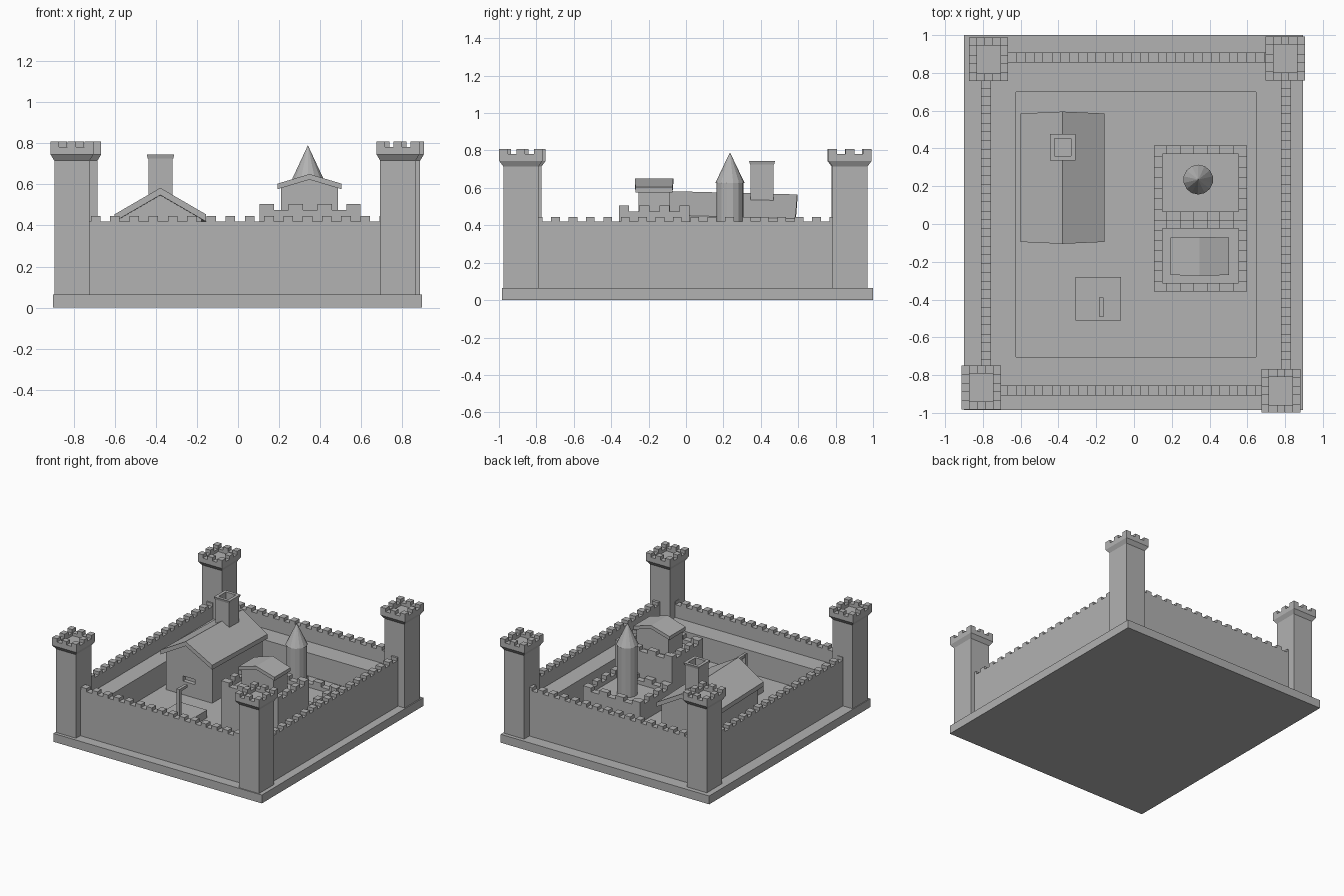
import bpy
import bmesh
import math
from mathutils import Matrix

cube = bpy.data.objects.get("Cube")
if cube:
    bpy.data.objects.remove(cube, do_unlink=True)

stone = bpy.data.materials.new("stone_grey")
stone.use_nodes = True
GREY = (0.445, 0.445, 0.445, 1)
stone.diffuse_color = GREY
stone.node_tree.nodes["Principled BSDF"].inputs["Base Color"].default_value = GREY


def finish(name, bm):
    bmesh.ops.recalc_face_normals(bm, faces=bm.faces)
    mesh = bpy.data.meshes.new(name)
    bm.to_mesh(mesh)
    bm.free()
    mesh.materials.append(stone)
    obj = bpy.data.objects.new(name, mesh)
    bpy.context.scene.collection.objects.link(obj)
    return obj


def loop(bm, rect, z):
    x0, x1, y0, y1 = rect
    return [bm.verts.new(p) for p in ((x0, y0, z), (x1, y0, z), (x1, y1, z), (x0, y1, z))]


def bridge(bm, a, b):
    for i in range(4):
        j = (i + 1) % 4
        bm.faces.new((a[i], a[j], b[j], b[i]))


def grow(rect, d, e=None):
    e = d if e is None else e
    return (rect[0] - d, rect[1] + d, rect[2] - e, rect[3] + e)


def block(bm, rect, z0, z1, top=None):
    """Closed box, optionally with a different top rectangle."""
    a, b = loop(bm, rect, z0), loop(bm, top or rect, z1)
    bridge(bm, a, b)
    bm.faces.new(a)
    bm.faces.new(b)


def ring(bm, outer, inner, z0, z1, flare=0):
    """Rectangular frame with a hole through the middle."""
    loops = [loop(bm, outer, z0), loop(bm, grow(outer, flare), z1),
             loop(bm, inner, z1), loop(bm, inner, z0)]
    for i in range(4):
        bridge(bm, loops[i], loops[(i + 1) % 4])


def merlons(bm, rect, t, z0, z1, nx, ny):
    """Evenly spaced battlement teeth around a rectangular parapet."""
    x0, x1, y0, y1 = rect
    w = (x1 - x0) / (2 * nx - 1)
    for i in range(nx):
        x = x0 + 2 * i * w
        block(bm, (x, x + w, y0, y0 + t), z0, z1)
        block(bm, (x, x + w, y1 - t, y1), z0, z1)
    w = (y1 - y0) / (2 * ny - 1)
    for i in range(ny):
        y = y0 + 2 * i * w
        block(bm, (x0, x0 + t, y, y + w), z0, z1)
        block(bm, (x1 - t, x1, y, y + w), z0, z1)


def box(name, rect, z0, z1):
    bm = bmesh.new()
    block(bm, rect, z0, z1)
    return finish(name, bm)


def prism(name, pts, y0, y1, cx=0, bulge=0, drop=0):
    """Extrude an xz profile along y; ridge points may overhang further."""
    bm = bmesh.new()
    ends = []
    for y, s, d in ((y0, -1, 0), (y1, 1, drop)):
        ends.append([bm.verts.new((x, y + (s * bulge if abs(x - cx) < 1e-4 else 0), z - d))
                     for x, z in pts])
    n = len(pts)
    for i in range(n):
        j = (i + 1) % n
        bm.faces.new((ends[0][i], ends[0][j], ends[1][j], ends[1][i]))
    for e in ends:
        bm.faces.new(e)
    return finish(name, bm)


def gable_house(name, cx, half, base, ridge, slope, thick, wall_y, roof_half, roof_y,
                bulge=0, drop=0):
    """Gabled walls with a sloping slab roof."""
    under = ridge - thick + 0.005
    eave = under - slope * half
    walls = prism(name + "_walls", [(cx - half, base), (cx + half, base), (cx + half, eave),
                                    (cx, under), (cx - half, eave)], *wall_y)
    low = ridge - slope * roof_half
    prism(name + "_roof", [(cx - roof_half, low), (cx, ridge), (cx + roof_half, low),
                           (cx + roof_half, low - thick), (cx, ridge - thick),
                           (cx - roof_half, low - thick)], *roof_y, cx, bulge, drop)
    return walls


FLOOR = 0.14
WALK = 0.32

# Ground slab and sunken courtyard
box("plinth", (-0.90, 0.895, -0.985, 1.0), 0, 0.065)
yard = (-0.625, 0.645, -0.705, 0.70)
box("courtyard_floor", grow(yard, 0.02), 0.05, FLOOR)

# Curtain wall with walkway, thin parapet and teeth
bm = bmesh.new()
curtain = (-0.81, 0.83, -0.907, 0.907)
inner = grow(curtain, -0.052)
loops = [loop(bm, curtain, 0.06), loop(bm, curtain, 0.42), loop(bm, inner, 0.42),
         loop(bm, inner, WALK), loop(bm, yard, WALK), loop(bm, yard, 0.06)]
for i in range(6):
    bridge(bm, loops[i], loops[(i + 1) % 6])
merlons(bm, curtain, 0.052, 0.415, 0.445, 18, 20)
finish("curtain_wall", bm)

# Corner towers
corners = {"front_right": (-0.808, -0.866), "front_left": (0.778, -0.883),
           "back_right": (-0.770, 0.872), "back_left": (0.800, 0.877)}
for name, (x, y) in corners.items():
    bm = bmesh.new()
    shaft = (x - 0.086, x + 0.086, y - 0.094, y + 0.094)
    head = (x - 0.104, x + 0.104, y - 0.116, y + 0.116)
    block(bm, shaft, 0.06, 0.72)
    block(bm, shaft, 0.715, 0.745, head)
    ring(bm, head, grow(head, -0.042), 0.745, 0.782)
    block(bm, grow(head, -0.03), 0.74, 0.76)
    merlons(bm, head, 0.042, 0.778, 0.808, 3, 3)
    finish(name + "_tower", bm)

# Large house with a window cut into its front
house = gable_house("house", -0.378, 0.20, FLOOR - 0.01, 0.583, 0.58, 0.035,
                    (-0.062, 0.554), 0.222, (-0.095, 0.585), 0.01, 0.018)
cutter = box("window_cutter", (-0.43, -0.325, -0.1, -0.03), 0.245, 0.285)
cutter.hide_render = True
mod = house.modifiers.new("window", "BOOLEAN")
mod.operation = "DIFFERENCE"
mod.object = cutter
bpy.context.view_layer.objects.active = house
bpy.ops.object.modifier_apply(modifier=mod.name)
bpy.data.objects.remove(cutter, do_unlink=True)

# Hollow chimney with a flared cap
bm = bmesh.new()
stack = (-0.436, -0.318, 0.345, 0.468)
flue = grow(stack, -0.016)
ring(bm, stack, flue, 0.45, 0.727)
ring(bm, grow(stack, 0.003), flue, 0.725, 0.745, 0.005)
block(bm, grow(stack, -0.01), 0.45, 0.60)
finish("chimney", bm)

# Keep: tall front block and low back block, each with a parapet
keeps = {"keep_front": ((0.105, 0.597, -0.358, 0.02), 0.475, 0.505),
         "keep_back": ((0.105, 0.597, 0.02, 0.415), 0.27, 0.30)}
for name, (rect, crenel, top) in keeps.items():
    bm = bmesh.new()
    block(bm, grow(rect, -0.02), FLOOR - 0.02, crenel - 0.03)
    ring(bm, rect, grow(rect, -0.045), FLOOR - 0.02, crenel)
    merlons(bm, rect, 0.045, crenel - 0.005, top, 4, 4)
    finish(name, bm)

# Small gabled turret on the keep
gable_house("turret", 0.348, 0.138, 0.43, 0.65, 0.30, 0.027,
            (-0.255, -0.085), 0.155, (-0.27, -0.072), 0.004)

# Round tower with a pointed roof
bm = bmesh.new()
for r0, r1, z0, z1 in ((0.073, 0.073, 0.22, 0.635), (0.079, 0.0, 0.625, 0.79)):
    bmesh.ops.create_cone(bm, cap_ends=True, segments=14, radius1=r0, radius2=r1,
                          depth=z1 - z0,
                          matrix=Matrix.Translation((0.34, 0.235, (z0 + z1) / 2)))
bmesh.ops.remove_doubles(bm, verts=bm.verts, dist=1e-5)
finish("round_tower", bm)

# Gallows platform, post and beam
box("gallows_platform", (-0.31, -0.07, -0.512, -0.28), FLOOR - 0.01, 0.20)
box("gallows_post", (-0.185, -0.16, -0.49, -0.465), 0.19, 0.415)
box("gallows_beam", (-0.184, -0.161, -0.47, -0.39), 0.393, 0.414)
